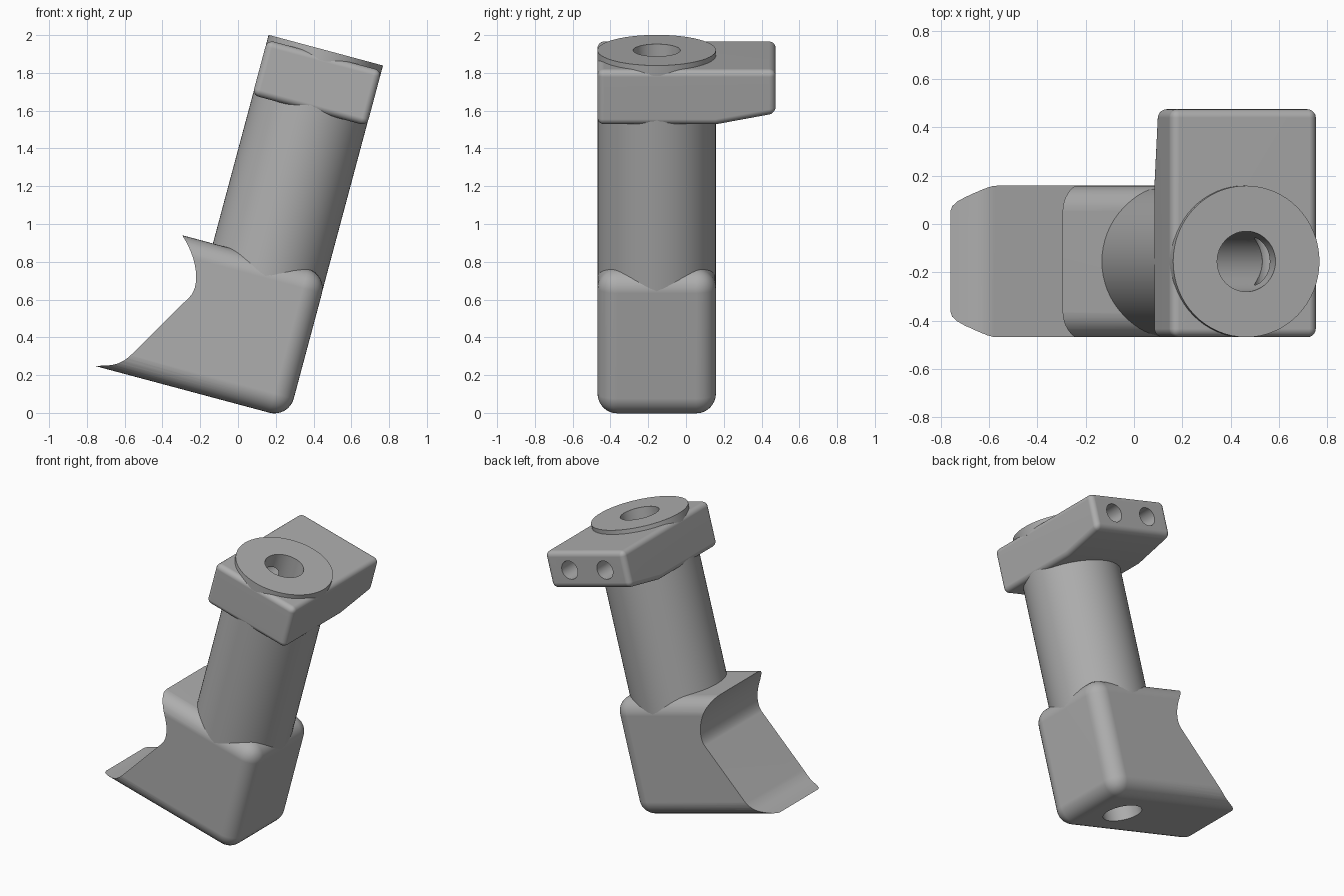
import bpy
import bmesh
from math import radians
from mathutils import Matrix, Vector
from mathutils.geometry import interpolate_bezier

if "Cube" in bpy.data.objects:
    bpy.data.objects.remove(bpy.data.objects["Cube"])

TILT = Matrix.Rotation(radians(15), 4, 'Y')   # the whole post leans toward +x
AX, AY, R = -0.048, -0.155, 0.3135            # post axis and half width
BOTTOM, SHOULDER, HEAD_LOW, HEAD_TOP, TOP = 0.044, 0.832, 1.645, 1.947, 1.975

grey = bpy.data.materials.new("plain grey")
grey.use_nodes = True
grey.diffuse_color = (0.42, 0.42, 0.42, 1)
grey.node_tree.nodes["Principled BSDF"].inputs["Base Color"].default_value = (0.42, 0.42, 0.42, 1)


def add_object(name, bm, matrix=TILT):
    bmesh.ops.recalc_face_normals(bm, faces=bm.faces[:])
    mesh = bpy.data.meshes.new(name)
    bm.to_mesh(mesh)
    bm.free()
    mesh.transform(matrix)
    mesh.materials.append(grey)
    ob = bpy.data.objects.new(name, mesh)
    bpy.context.collection.objects.link(ob)
    return ob


def prism(points, offset):
    """Extrude a closed outline of 3D points along an offset."""
    bm = bmesh.new()
    face = bm.faces.new([bm.verts.new(p) for p in points])
    ext = bmesh.ops.extrude_face_region(bm, geom=[face])
    bmesh.ops.translate(bm, vec=offset, verts=[v for v in ext["geom"] if isinstance(v, bmesh.types.BMVert)])
    return bm


def round_edges(bm, radius, segments):
    bmesh.ops.recalc_face_normals(bm, faces=bm.faces[:])
    edges = [e for e in bm.edges if e.calc_face_angle() > radians(30)]
    bmesh.ops.bevel(bm, geom=edges, offset=radius, offset_type='OFFSET',
                    segments=segments, profile=0.5, affect='EDGES', clamp_overlap=True)


def cylinder(name, radius, low, high, segments=64):
    bm = bmesh.new()
    bmesh.ops.create_cone(bm, cap_ends=True, segments=segments, radius1=radius, radius2=radius,
                          depth=high - low, matrix=Matrix.Translation((AX, AY, (low + high) / 2)))
    return add_object(name, bm)


def finish(ob, cutters):
    """Cut the part, then shade it smooth with flat faces kept flat."""
    for other in bpy.context.selected_objects:
        other.select_set(False)
    bpy.context.view_layer.objects.active = ob
    ob.select_set(True)
    for cutter in cutters:
        mod = ob.modifiers.new("cut", 'BOOLEAN')
        mod.operation, mod.solver, mod.object = 'DIFFERENCE', 'EXACT', cutter
        bpy.ops.object.modifier_apply(modifier=mod.name)
    bpy.ops.object.shade_smooth_by_angle(angle=radians(30))
    mod = ob.modifiers.new("clean shading", 'WEIGHTED_NORMAL')
    mod.keep_sharp = True


# Base block, fully rounded before its side is scooped away
left, right = -1.0, AX + R
bm = prism([(left, AY - R, BOTTOM), (right, AY - R, BOTTOM),
            (right, AY - R, SHOULDER), (left, AY - R, SHOULDER)], (0, 2 * R, 0))
round_edges(bm, 0.105, 8)
base = add_object("base_block", bm)

# Column, head and top washer
column = cylinder("column", R - 0.001, 0.68, HEAD_LOW + 0.06)
back = 0.475
bm = prism([(AX - R, AY - R, HEAD_LOW), (AX - R, AY + R, HEAD_LOW), (AX - R, back, HEAD_LOW + 0.06),
            (AX - R, back, HEAD_TOP), (AX - R, AY - R, HEAD_TOP)], (2 * R, 0, 0))
round_edges(bm, 0.035, 5)
head = add_object("head_block", bm)
washer = cylinder("top_washer", R, HEAD_TOP - 0.03, TOP)

# Scoop cutter: curved lip, straight ramp, curved hollow
lip = interpolate_bezier(Vector((-0.767, 0, 0.249)), Vector((-0.67, 0, 0.25)),
                         Vector((-0.63, 0, 0.25)), Vector((-0.57, 0, 0.303)), 12)
hollow = interpolate_bezier(Vector((-0.255, 0, 0.615)), Vector((-0.205, 0, 0.665)),
                            Vector((-0.205, 0, 0.80)), Vector((-0.295, 0, 0.94)), 14)
outer = [(-0.33, 0, 0.99), (-0.33, 0, 1.3), (-1.4, 0, 1.3), (-1.3, 0, 0.1), (-0.85, 0, 0.243)]
outline = [Vector(p) - Vector((0, 1, 0)) for p in lip + hollow + [Vector(p) for p in outer]]
scoop = add_object("scoop_cutter", prism(outline, (0, 2, 0)), Matrix.Identity(4))

# Long bore and the two blind holes in the back of the head
bore = cylinder("bore_cutter", 0.125, -0.3, 2.3, 48)
pins = []
for side in (-1, 1):
    bm = bmesh.new()
    place = Matrix.Translation((AX + side * 0.14, 0.15, 1.825)) @ Matrix.Rotation(radians(90), 4, 'X')
    bmesh.ops.create_cone(bm, cap_ends=True, segments=32, radius1=0.062, radius2=0.062,
                          depth=0.9, matrix=place)
    pins.append(add_object("pin_hole_cutter", bm))

finish(base, [scoop, bore])
finish(column, [bore])
finish(head, [bore] + pins)
finish(washer, [bore])

# Cutters are no longer needed
for cutter in [scoop, bore] + pins:
    bpy.data.objects.remove(cutter)
